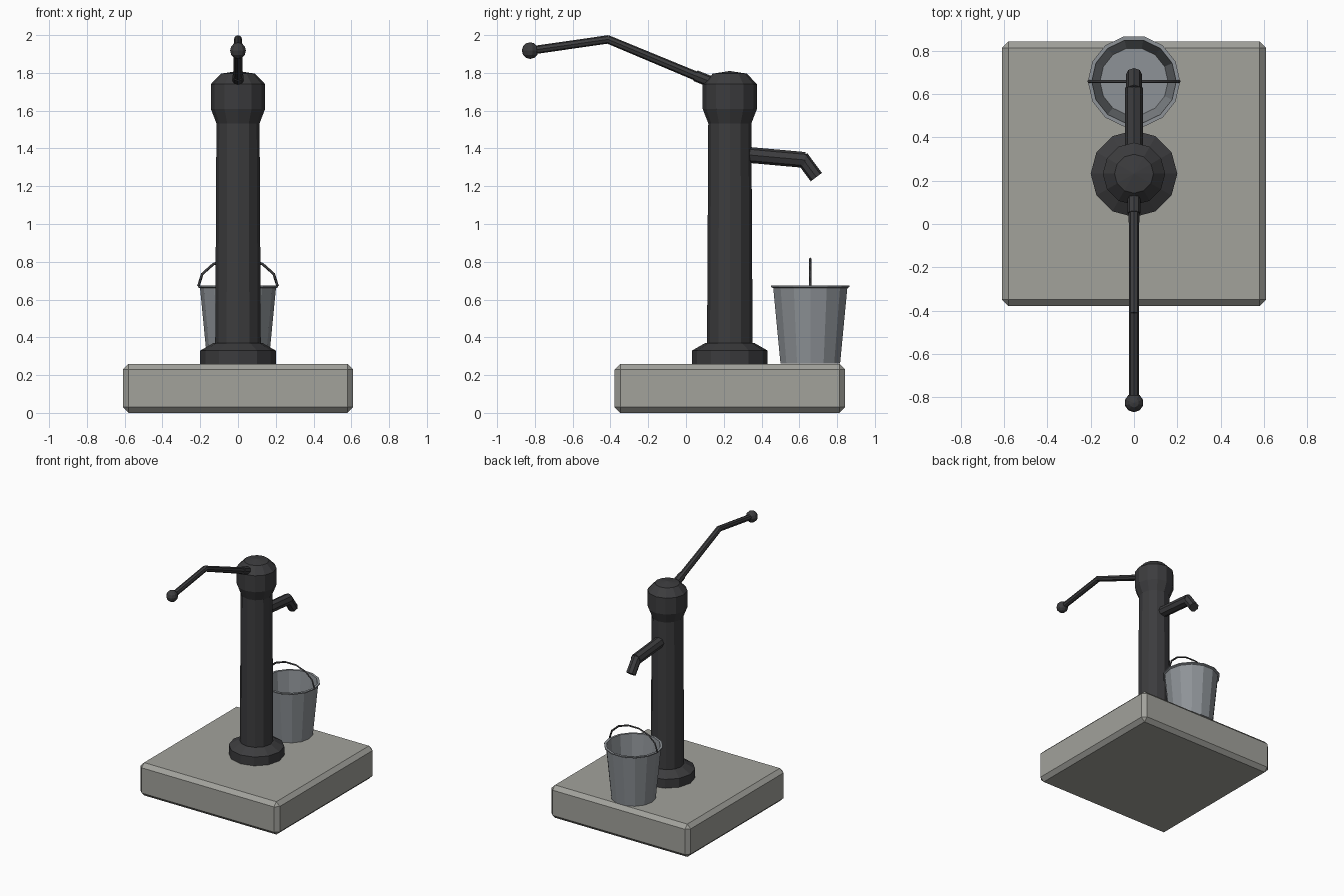
import bpy, bmesh, math
from mathutils import Vector

if "Cube" in bpy.data.objects:
    bpy.data.objects.remove(bpy.data.objects["Cube"])


def material(name, rgb):
    m = bpy.data.materials.new(name)
    m.diffuse_color = (*rgb, 1)
    m.use_nodes = True
    m.node_tree.nodes["Principled BSDF"].inputs["Base Color"].default_value = m.diffuse_color
    return m


IRON = material("iron", (0.045, 0.045, 0.048))
STONE = material("stone", (0.36, 0.36, 0.33))
ZINC = material("zinc", (0.27, 0.29, 0.31))


def finish(name, bm, mat):
    bmesh.ops.recalc_face_normals(bm, faces=bm.faces)
    me = bpy.data.meshes.new(name)
    bm.to_mesh(me)
    bm.free()
    me.materials.append(mat)
    ob = bpy.data.objects.new(name, me)
    bpy.context.collection.objects.link(ob)
    return ob


def lathe(name, profile, y, sides, mat):
    """Revolve closed (r, z) profile, starting and ending on the axis."""
    bm = bmesh.new()
    vs = [bm.verts.new((r, 0, z)) for r, z in profile]
    es = [bm.edges.new(p) for p in zip(vs, vs[1:])]
    bmesh.ops.spin(bm, geom=vs + es, cent=(0, 0, 0), axis=(0, 0, 1),
                   angle=math.tau, steps=sides, use_duplicate=False)
    bmesh.ops.remove_doubles(bm, verts=bm.verts, dist=0.0005)
    bmesh.ops.translate(bm, verts=bm.verts, vec=(0, y, 0))
    return finish(name, bm, mat)


def rod(name, a, b, r1, r2, sides, mat):
    """Capped cylinder between two points."""
    a, b = Vector(a), Vector(b)
    bm = bmesh.new()
    bmesh.ops.create_cone(bm, cap_ends=True, segments=sides,
                          radius1=r1, radius2=r2, depth=(b - a).length)
    ob = finish(name, bm, mat)
    ob.location = (a + b) / 2
    ob.rotation_euler = (b - a).to_track_quat('Z', 'Y').to_euler()
    return ob


PUMP_Y, BUCKET_Y = 0.232, 0.658

# Stone slab with chamfered edges
bm = bmesh.new()
bmesh.ops.create_cube(bm, size=1)
bmesh.ops.scale(bm, verts=bm.verts, vec=(1.22, 1.22, 0.26))
bmesh.ops.translate(bm, verts=bm.verts, vec=(0, PUMP_Y, 0.13))
bmesh.ops.bevel(bm, geom=bm.edges[:], offset=0.03, segments=1, affect='EDGES')
finish("stone_slab", bm, STONE)

# Foot flange, tapered column and head
lathe("foot_flange", [(0, 0.25), (0.2, 0.25), (0.2, 0.33), (0.13, 0.37), (0, 0.37)],
      PUMP_Y, 12, IRON)
lathe("pump_column", [(0, 0.3), (0.121, 0.3), (0.114, 1.56), (0, 1.56)], PUMP_Y, 12, IRON)
lathe("pump_head", [(0, 1.53), (0.113, 1.53), (0.144, 1.61), (0.144, 1.74),
                    (0.09, 1.796), (0, 1.81)], PUMP_Y, 12, IRON)

# Spout in two pieces
rod("spout", (0, 0.25, 1.373), (0, 0.63, 1.339), 0.042, 0.042, 8, IRON)
rod("spout_tip", (0, 0.612, 1.353), (0, 0.69, 1.248), 0.037, 0.037, 8, IRON)

# Bent pump handle with pivot sleeve and ball grip
rod("handle_pivot", (0, 0.05, 1.785), (0, 0.2, 1.725), 0.03, 0.03, 8, IRON)
rod("handle_arm", (0, 0.15, 1.743), (0, -0.415, 1.978), 0.025, 0.022, 8, IRON)
rod("handle_grip", (0, -0.408, 1.978), (0, -0.825, 1.918), 0.022, 0.022, 8, IRON)
bm = bmesh.new()
bmesh.ops.create_uvsphere(bm, u_segments=10, v_segments=6, radius=0.044)
finish("handle_ball", bm, IRON).location = (0, -0.825, 1.918)

# Open bucket with a narrow rim
lathe("bucket", [(0, 0.262), (0.162, 0.262), (0.201, 0.66), (0.213, 0.666), (0.213, 0.674),
                 (0.195, 0.674), (0.157, 0.28), (0, 0.28)], BUCKET_Y, 14, ZINC)

# Wire bail
cu = bpy.data.curves.new("bucket_bail", 'CURVE')
cu.dimensions = '3D'
cu.bevel_depth = 0.007
cu.bevel_resolution = 0
cu.use_fill_caps = True
N = 7
sp = cu.splines.new('POLY')
sp.points.add(N)
for i, p in enumerate(sp.points):
    t = math.pi * i / N
    p.co = (0.21 * math.cos(t), BUCKET_Y, 0.67 + 0.15 * math.sin(t), 1)
cu.materials.append(IRON)
bpy.context.collection.objects.link(bpy.data.objects.new("bucket_bail", cu))
